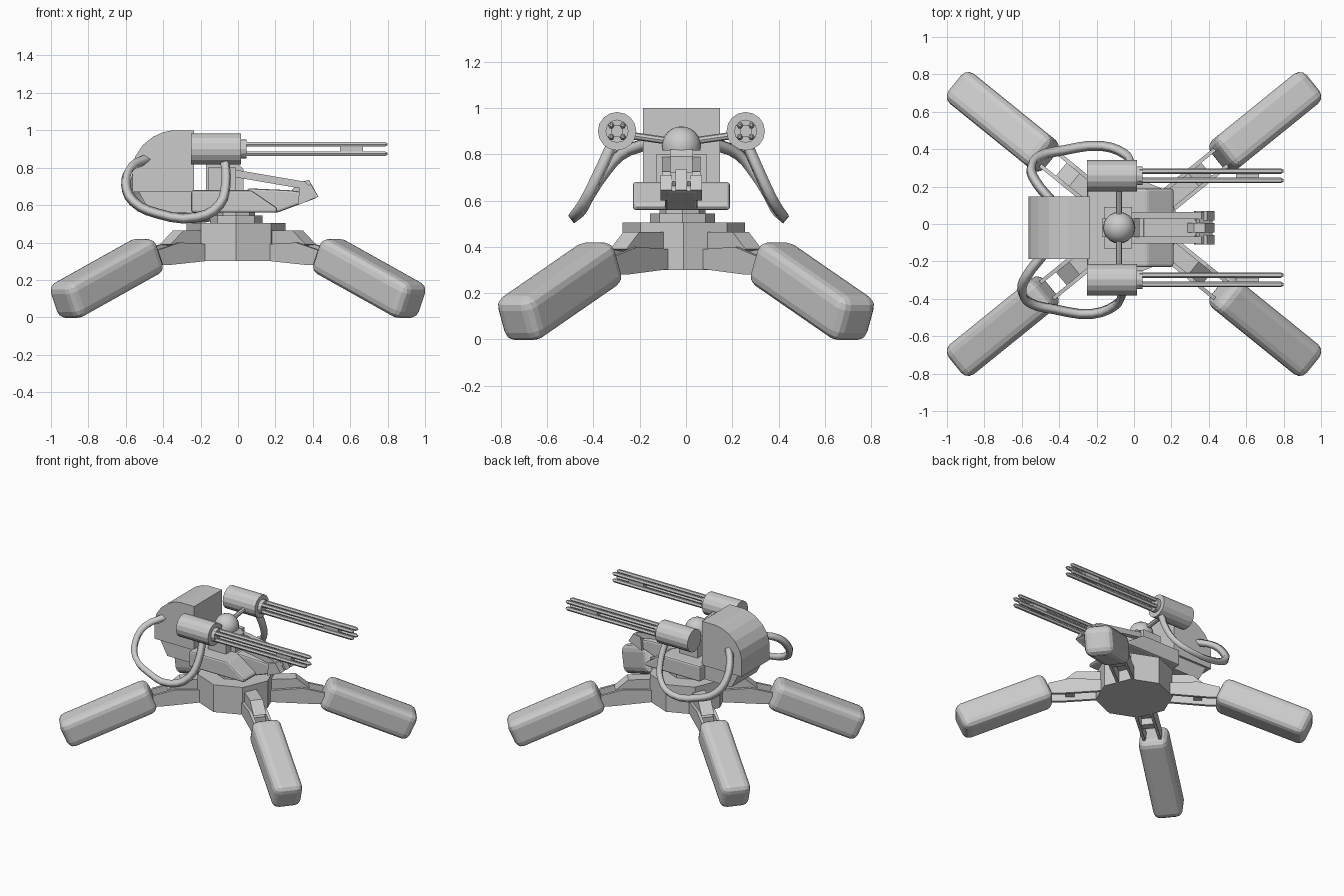
import bpy, bmesh
from math import radians, pi
from mathutils import Matrix, Vector

if "Cube" in bpy.data.objects:
    bpy.data.objects.remove(bpy.data.objects["Cube"])

CY = -0.02  # turret centre line


def finish(name, bm, mat=Matrix(), bevel=0, segs=2, smooth=False):
    bmesh.ops.recalc_face_normals(bm, faces=bm.faces)
    me = bpy.data.meshes.new(name)
    bm.to_mesh(me)
    bm.free()
    ob = bpy.data.objects.new(name, me)
    ob.matrix_world = mat
    bpy.context.collection.objects.link(ob)
    if smooth:
        for p in me.polygons:
            p.use_smooth = len(p.vertices) < 5
    if bevel:
        m = ob.modifiers.new("bevel", 'BEVEL')
        m.width, m.segments = bevel, segs
    return ob


def prism(name, pts, y0, y1, mat=Matrix(), bevel=0):
    """Extrude an (x, z) profile from y0 to y1."""
    bm = bmesh.new()
    f = bm.faces.new([bm.verts.new((x, y0, z)) for x, z in pts])
    ext = bmesh.ops.extrude_face_region(bm, geom=[f])
    vs = [v for v in ext["geom"] if isinstance(v, bmesh.types.BMVert)]
    bmesh.ops.translate(bm, verts=vs, vec=(0, y1 - y0, 0))
    # keep the profile face so the prism is closed
    if not f.is_valid:
        bmesh.ops.holes_fill(bm, edges=bm.edges, sides=0)
    return finish(name, bm, mat, bevel)


def box(name, size, mat, bevel=0, segs=2):
    bm = bmesh.new()
    bmesh.ops.create_cube(bm, size=1)
    bmesh.ops.scale(bm, vec=size, verts=bm.verts)
    return finish(name, bm, mat, bevel, segs)


def rod(name, a, b, r, sides, r2=None):
    """Cylinder or cone between two points."""
    a, b = Vector(a), Vector(b)
    bm = bmesh.new()
    bmesh.ops.create_cone(bm, cap_ends=True, segments=sides, radius1=r,
                          radius2=r if r2 is None else r2, depth=(b - a).length)
    rot = Vector((0, 0, 1)).rotation_difference(b - a).to_matrix().to_4x4()
    return finish(name, bm, Matrix.Translation((a + b) / 2) @ rot)


# Base drum and turning ring
rod("base_drum", (-0.01, -0.01, 0.30), (-0.01, -0.01, 0.505), 0.265, 8)
rod("turning_ring", (-0.01, -0.015, 0.50), (-0.01, -0.015, 0.545), 0.14, 8)
rod("turning_pin", (-0.01, -0.015, 0.54), (-0.01, -0.015, 0.57), 0.10, 8)

# Four legs: arm, side plates, crossbar, rounded foot pod
for sx in (1, -1):
    for sy in (1, -1):
        ang = radians(39) if sx > 0 else pi - radians(39)
        m = Matrix.Translation((0, -0.022 * sy, 0)) @ Matrix.Rotation(ang * sy, 4, 'Z')
        prism("leg_arm", [(0.18, 0.465), (0.41, 0.465), (0.50, 0.39), (0.36, 0.375), (0.18, 0.39)],
              -0.045, 0.045, m)
        for s in (1, -1):
            y = 0.055 * s
            prism("leg_plate", [(0.22, 0.39), (0.22, 0.305), (0.52, 0.28), (0.60, 0.28),
                                (0.60, 0.36), (0.45, 0.40)], y - 0.01, y + 0.01, m)
        box("leg_crossbar", (0.06, 0.10, 0.05), m @ Matrix.Translation((0.45, 0, 0.34)))
        box("leg_pod", (0.665, 0.205, 0.205),
            m @ Matrix.Translation((0.903, 0, 0.208)) @ Matrix.Rotation(radians(23.5), 4, 'Y'), 0.05, 3)

# Turret hull: wide front part and narrower rear under the head
prism("hull", [(-0.25, 0.56), (0.21, 0.56), (0.21, 0.585), (0.07, 0.68), (-0.25, 0.68)],
      CY - 0.21, CY + 0.21, bevel=0.015)
prism("hull_rear", [(-0.53, 0.67), (-0.47, 0.56), (-0.2, 0.56), (-0.2, 0.68), (-0.53, 0.68)],
      CY - 0.15, CY + 0.15)
prism("head", [(-0.565, 0.67), (-0.565, 0.80), (-0.55, 0.86), (-0.51, 0.92), (-0.455, 0.965), (-0.40, 0.99),
               (-0.35, 1.0), (-0.235, 1.0), (-0.235, 0.67)], CY - 0.166, CY + 0.166)

# Neck with cheek blocks and domed pivot
prism("neck", [(-0.17, 0.67), (-0.17, 0.82), (0.0, 0.82), (0.03, 0.79), (0.03, 0.67)], CY - 0.05, CY + 0.05)
for s in (1, -1):
    y = CY + 0.08 * s
    prism("neck_cheek", [(-0.16, 0.68), (-0.16, 0.80), (-0.01, 0.80), (-0.01, 0.68)], y - 0.03, y + 0.03)
bm = bmesh.new()
bmesh.ops.create_uvsphere(bm, u_segments=20, v_segments=12, radius=0.085)
bmesh.ops.bisect_plane(bm, geom=bm.verts[:] + bm.edges[:] + bm.faces[:], plane_co=(0, 0, -0.02),
                       plane_no=(0, 0, 1), clear_inner=True)
bmesh.ops.holes_fill(bm, edges=bm.edges, sides=0)
finish("pivot_dome", bm, Matrix.Translation((-0.08, CY, 0.836)), smooth=True)

# Prow with sloped braces and small fins
prism("prow", [(0.05, 0.57), (0.21, 0.56), (0.425, 0.64), (0.40, 0.665), (0.27, 0.68), (0.05, 0.69)],
      CY - 0.07, CY + 0.07, bevel=0.012)
for s in (1, -1):
    y = CY + 0.065 * s
    prism("prow_brace", [(-0.02, 0.79), (0.36, 0.725), (0.43, 0.645), (0.38, 0.65), (0.33, 0.69), (-0.02, 0.75)],
          y - 0.018, y + 0.018)
    prism("prow_fin", [(0.32, 0.60), (0.43, 0.645), (0.39, 0.71), (0.33, 0.70)], y - 0.025, y + 0.025)
prism("prow_keel", [(0.20, 0.57), (0.43, 0.645), (0.38, 0.735), (0.32, 0.72)], CY - 0.025, CY + 0.025)
box("prow_crosspiece", (0.07, 0.16, 0.03),
    Matrix.Translation((0.37, CY, 0.69)) @ Matrix.Rotation(radians(35), 4, 'Y'))

# Twin guns, crossbars and feed cables
cable = [(-0.49, 0.15, 0.845), (-0.575, 0.26, 0.80), (-0.60, 0.34, 0.71), (-0.56, 0.40, 0.62),
         (-0.43, 0.435, 0.555), (-0.22, 0.46, 0.535), (-0.10, 0.415, 0.60), (-0.065, 0.36, 0.71), (-0.07, 0.30, 0.84)]
for s, shift, wide in ((1, 0.05, 0.95), (-1, 0.0, 1.0)):
    gy, gz = CY + 0.278 * s, 0.90
    rod("gun_crossbar", (-0.08, CY, 0.85), (-0.08, gy, 0.89), 0.016, 8)
    rod("gun_body", (-0.25, gy, gz), (0.017, gy, gz), 0.083, 16)
    rod("gun_collar", (0.01, gy, gz), (0.045, gy, gz), 0.05, 12)
    box("barrel_clamp", (0.125, 0.05, 0.05), Matrix.Translation((0.607, gy, gz)))
    for a in (-0.025, 0.025):
        for b in (-0.025, 0.025):
            rod("barrel", (0.03, gy + a, gz + b), (0.785, gy + a, gz + b), 0.0145, 6)
            rod("barrel_tip", (0.785, gy + a, gz + b), (0.80, gy + a, gz + b), 0.0145, 6, 0.006)
    cu = bpy.data.curves.new("feed_cable", 'CURVE')
    cu.dimensions = '3D'
    cu.bevel_depth, cu.bevel_resolution = 0.027, 0
    cu.resolution_u, cu.use_fill_caps = 3, True
    sp = cu.splines.new('BEZIER')
    sp.bezier_points.add(len(cable) - 1)
    for p, (x, y, z) in zip(sp.bezier_points, cable):
        p.co = (x + shift, CY + y * s * wide, z)
        p.handle_left_type = p.handle_right_type = 'AUTO'
    bpy.context.collection.objects.link(bpy.data.objects.new("feed_cable", cu))
